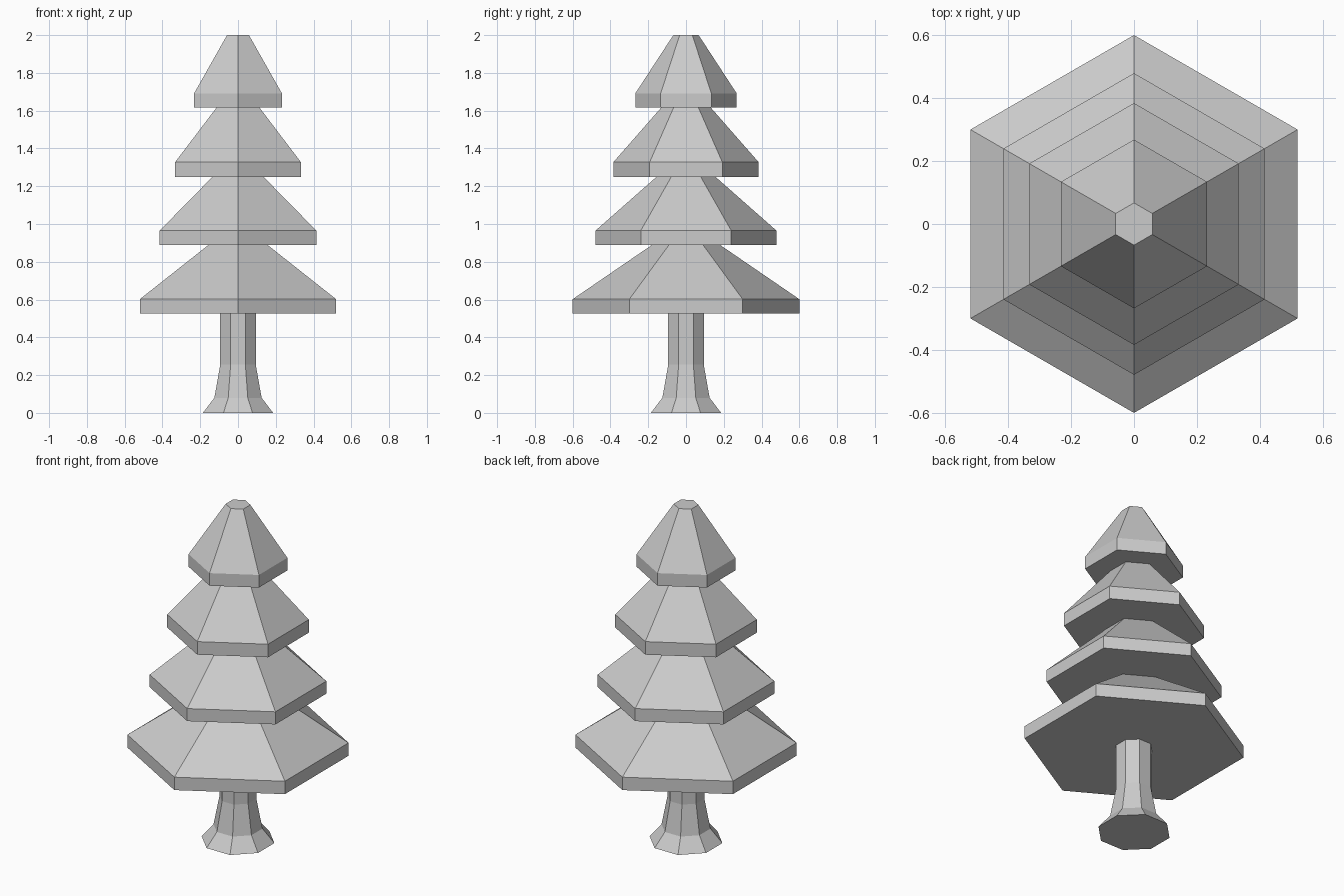
import bpy
import bmesh
from math import cos, sin, pi

cube = bpy.data.objects.get("Cube")
if cube:
    bpy.data.objects.remove(cube, do_unlink=True)

grey = bpy.data.materials.new("light_grey")
grey.use_nodes = True
grey.diffuse_color = (0.6, 0.6, 0.6, 1)
bsdf = next(n for n in grey.node_tree.nodes if n.type == "BSDF_PRINCIPLED")
bsdf.inputs["Base Color"].default_value = grey.diffuse_color


def stacked_prism(name, sides, turn, profile):
    """Closed faceted solid through rings of (corner radius, height)."""
    bm = bmesh.new()
    rings = []
    for radius, z in profile:
        angles = [turn + 2 * pi * i / sides for i in range(sides)]
        rings.append([bm.verts.new((radius * cos(a), radius * sin(a), z)) for a in angles])
    for low, high in zip(rings, rings[1:]):
        for i in range(sides):
            j = (i + 1) % sides
            bm.faces.new((low[i], low[j], high[j], high[i]))
    bm.faces.new(rings[0][::-1])
    bm.faces.new(rings[-1])
    mesh = bpy.data.meshes.new(name)
    bm.to_mesh(mesh)
    bm.free()
    mesh.materials.append(grey)
    obj = bpy.data.objects.new(name, mesh)
    bpy.context.collection.objects.link(obj)
    return obj


# Octagonal trunk with a flared foot, flat side to the front
flat = cos(pi / 8)
trunk = [(0.186, 0), (0.125, 0.08), (0.094, 0.255), (0.094, 0.53)]
stacked_prism("trunk", 8, pi / 8, [(a / flat, z) for a, z in trunk])

# Hexagonal foliage tiers: base height, rim height, rim radius, top radius, top height
tiers = [
    (0.525, 0.602, 0.600, 0.172, 0.895),
    (0.890, 0.965, 0.479, 0.150, 1.255),
    (1.250, 1.328, 0.384, 0.128, 1.620),
    (1.617, 1.692, 0.268, 0.067, 2.000),
]
for n, (base, rim, wide, narrow, top) in enumerate(tiers, 1):
    stacked_prism(f"foliage_tier_{n}", 6, pi / 2, [(wide, base), (wide, rim), (narrow, top)])
